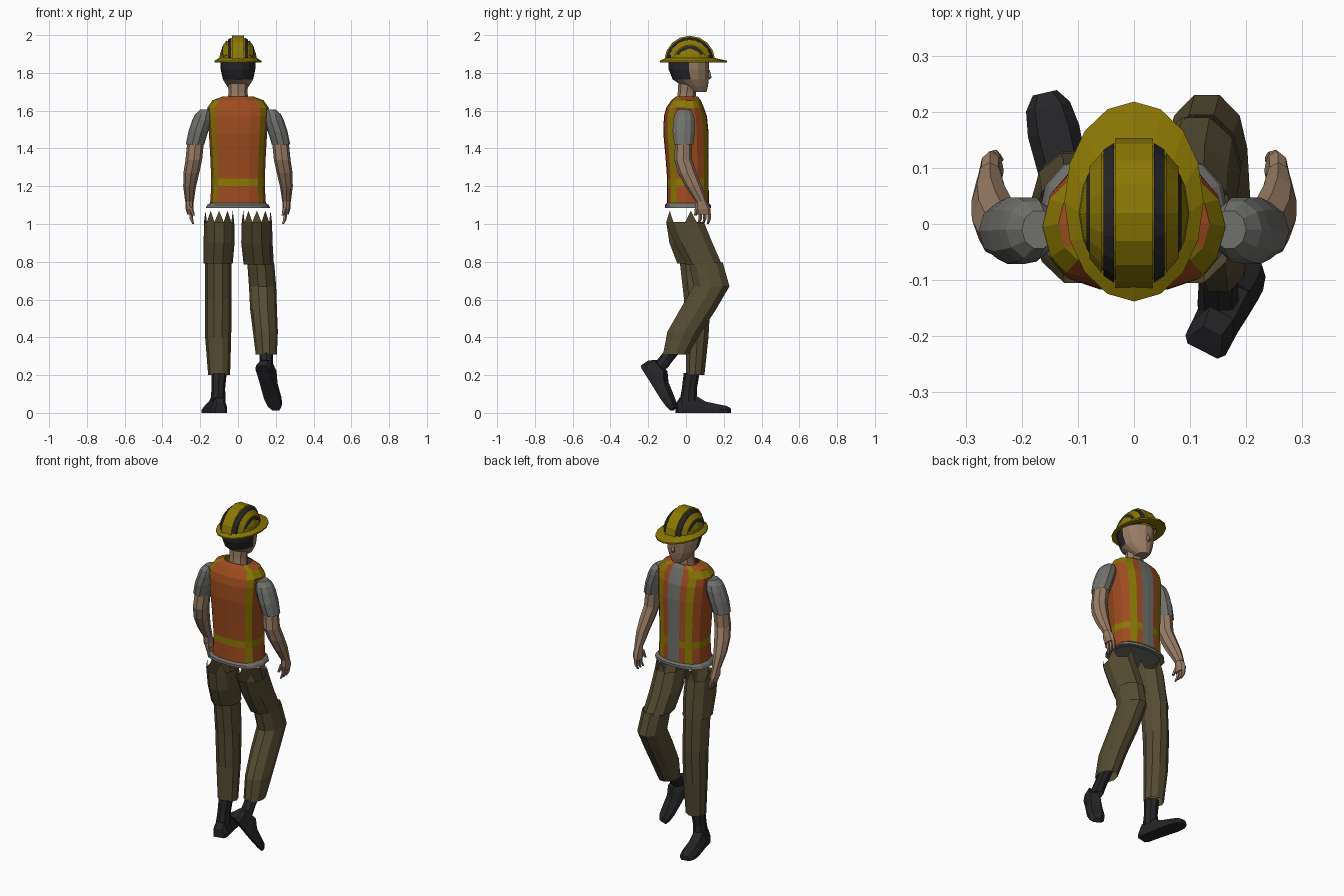
import bpy, bmesh, math
from mathutils import Matrix, Vector

if "Cube" in bpy.data.objects:
    bpy.data.objects.remove(bpy.data.objects["Cube"])


def colour(name, r, g, b):
    m = bpy.data.materials.new(name)
    m.diffuse_color = [((c / 255 + 0.055) / 1.055) ** 2.4 for c in (r, g, b)] + [1]
    m.use_nodes = True
    m.node_tree.nodes["Principled BSDF"].inputs["Base Color"].default_value = m.diffuse_color
    return m


ORANGE = colour("orange", 157, 75, 31)
YELLOW = colour("yellow", 139, 120, 3)
GREY = colour("grey", 112, 113, 108)
SKIN = colour("skin", 152, 124, 101)
OLIVE = colour("olive", 85, 76, 51)
BLACK = colour("black", 37, 37, 40)


def circle(n):
    return [(math.cos(2 * math.pi * i / n), math.sin(2 * math.pi * i / n)) for i in range(n)]


def finish(name, bm, mats, rule=None, matrix=None):
    bmesh.ops.recalc_face_normals(bm, faces=bm.faces)
    if rule:
        for f in bm.faces:
            f.material_index = rule(f.calc_center_median())
    if matrix:
        bm.transform(matrix)
    me = bpy.data.meshes.new(name)
    bm.to_mesh(me)
    bm.free()
    for m in mats:
        me.materials.append(m)
    ob = bpy.data.objects.new(name, me)
    bpy.context.collection.objects.link(ob)
    return ob


def loft(name, sections, mats, profile=None, caps=(False, False), rule=None,
         matrix=None, points=0):
    """Skin horizontal rings (x, y, z, rx, ry); points adds a cut, pointed top."""
    profile = profile or circle(10)
    n = len(profile)
    bm = bmesh.new()
    rings = [[bm.verts.new((cx + px * rx, cy + py * ry, z)) for px, py in profile]
             for cx, cy, z, rx, ry in sections]
    for a, b in zip(rings, rings[1:]):
        for i in range(n):
            j = (i + 1) % n
            bm.faces.new((a[i], a[j], b[j], b[i]))
    if caps[0]:
        bm.faces.new(rings[0])
    if caps[1]:
        bm.faces.new(rings[-1])
    if points:
        r = rings[0]
        for i in range(0, n, 2):
            j = (i + 1) % n
            tip = bm.verts.new((r[i].co + r[j].co) / 2 + Vector((0, 0, points)))
            bm.faces.new((r[i], r[j], tip))
    return finish(name, bm, mats, rule, matrix)


# Safety vest: half outline places the stripe edges and the open front
half = [(.40, -.97), (.74, -.82), (.91, -.54), (1, 0), (.93, .48), (.74, .78), (.49, .92), (.26, .985)]
torso = [(0, -1)] + half + [(0, 1)] + [(-x, y) for x, y in reversed(half)]
vest_rows = [(0, .01, 1.10, .148, .112), (0, .01, 1.20, .142, .11), (0, .01, 1.24, .142, .11),
             (0, .005, 1.36, .147, .114), (0, 0, 1.48, .154, .12), (0, -.003, 1.57, .161, .114),
             (0, -.005, 1.615, .163, .1), (0, 0, 1.655, .135, .078), (0, .005, 1.675, .08, .058)]
vest = loft("safety_vest", vest_rows, [ORANGE, YELLOW, GREY], torso, (True, False))
for f in vest.data.polygons:
    c = f.center
    lo = max(i for i, r in enumerate(vest_rows) if r[2] <= c.z + 1e-4)
    lo = min(lo, len(vest_rows) - 2)
    a, b = vest_rows[lo], vest_rows[lo + 1]
    u = abs(c.x) / ((a[3] + b[3]) / 2)
    front = c.y > 0
    if f.normal.z < -.9 or (front and u < .25):
        f.material_index = 2
    elif 1.615 < c.z < 1.655 and u > .7:
        f.material_index = 1
    elif 1.20 < c.z < 1.24 or (front and .55 < u < .7) or (not front and .75 < u < .9):
        f.material_index = 1

# Shirt hem under the vest
loft("shirt_hem", [(0, .01, 1.112, .147, .111), (0, .01, 1.10, .163, .122), (0, .01, 1.085, .17, .122),
                   (0, .01, 1.085, .14, .10)], [GREY], torso)

# Arms, mirrored left and right
for s, side in ((-1, "left"), (1, "right")):
    def limb(name, rows, mat, **kw):
        return loft(f"{side}_{name}", [(s * r[0],) + r[1:] for r in rows], [mat], **kw)

    limb("sleeve", [(.17, -.01, 1.605, .03, .035), (.182, -.01, 1.58, .046, .053),
                    (.19, -.01, 1.55, .052, .06), (.21, -.012, 1.49, .052, .062),
                    (.228, -.012, 1.42, .049, .053)], GREY, caps=(True, False))
    limb("forearm", [(.225, -.012, 1.43, .044, .045), (.234, -.015, 1.34, .044, .048),
                     (.247, .008, 1.27, .042, .049), (.256, .04, 1.20, .034, .044),
                     (.257, .08, 1.12, .023, .03)], SKIN, profile=circle(8))
    limb("hand", [(.257, .08, 1.12, .021, .028), (.256, .09, 1.08, .021, .04),
                  (.25, .095, 1.05, .018, .036)], SKIN, profile=circle(8), caps=(True, True))
    for k in range(3):
        y = .075 + .024 * k
        limb(f"finger_{k + 1}", [(.25, y, 1.055, .011, .01), (.247, y, 1.025, .01, .009),
                                 (.238, y - .008, 1.0, .006, .006)], SKIN,
             profile=circle(5), caps=(True, True))
    limb("thumb", [(.25, .058, 1.09, .011, .011), (.236, .05, 1.045, .008, .008)], SKIN,
         profile=circle(5), caps=(True, True))

# Trousers: planted leg and lifted, bent leg
loft("left_thigh", [(-.1, -.005, 1.01, .08, .105), (-.1, .012, .9, .082, .105),
                    (-.106, .04, .79, .078, .09)], [OLIVE], points=.06)
loft("left_shin", [(-.105, .045, .80, .07, .082), (-.105, .06, .6, .071, .074),
                   (-.105, .06, .4, .069, .062), (-.1, .048, .2, .058, .052)], [OLIVE])
loft("right_thigh", [(.1, -.005, 1.01, .08, .105), (.1, .04, .9, .083, .105),
                     (.11, .095, .785, .08, .10)], [OLIVE], points=.06)
loft("right_shin", [(.12, .105, .797, .071, .094), (.13, .135, .67, .072, .10), (.135, .065, .55, .071, .10),
                    (.145, -.008, .43, .066, .095), (.15, -.055, .31, .056, .07)], [OLIVE])

# Boots: foot lofted heel to toe, plus an ankle shaft
foot_rows = [(-.06, .03, .05), (-.04, .04, .08), (.04, .041, .09), (.09, .044, .06),
             (.16, .047, .045), (.205, .04, .037), (.23, .022, .025)]
foot_outline = [(-1, 0), (1, 0), (1, .45), (.6, 1), (-.6, 1), (-1, .45)]


def boot(side, matrix, shaft_rows):
    bm = bmesh.new()
    rings = [[bm.verts.new((px * w, y, pz * h)) for px, pz in foot_outline] for y, w, h in foot_rows]
    for a, b in zip(rings, rings[1:]):
        for i in range(6):
            bm.faces.new((a[i], a[i - 1], b[i - 1], b[i]))
    bm.faces.new(rings[0])
    bm.faces.new(rings[-1])
    finish(side + "_boot", bm, [BLACK], matrix=matrix)
    loft(side + "_boot_shaft", shaft_rows, [BLACK], circle(8))


boot("left", Matrix.Translation((-.105, 0, 0)) @ Matrix.Rotation(math.radians(13), 4, "Z")
     @ Matrix.Translation((0, .01, 0)),
     [(-.106, .012, .06, .04, .046), (-.104, .018, .13, .036, .04), (-.1, .03, .21, .04, .042)])
boot("right", Matrix.Translation((.138, -.195, .20)) @ Matrix.Rotation(math.radians(-27), 4, "Z")
     @ Matrix.Rotation(math.radians(-54), 4, "X"),
     [(.15, -.145, .235, .037, .045), (.15, -.11, .28, .035, .043), (.15, -.06, .34, .036, .044)])

# Head with dark hair at the back, neck and nose
loft("head", [(0, .068, 1.70, .035, .042), (0, .05, 1.73, .058, .068), (0, .025, 1.765, .08, .098),
              (0, .015, 1.82, .092, .11), (0, .015, 1.865, .093, .11)], [SKIN, BLACK], circle(14),
     (True, True), rule=lambda c: int(c.y < .035 and c.z > 1.765))
loft("neck", [(0, 0, 1.65, .056, .05), (0, .005, 1.70, .05, .048), (0, .015, 1.76, .056, .055)],
     [SKIN], circle(8))
loft("nose", [(0, .118, 1.815, .006, .008), (0, .122, 1.775, .014, .015), (0, .113, 1.765, .01, .01)],
     [SKIN], circle(5), (True, True))

# Hard hat: dome, brim, raised centre ridge and dark grooves
HY, HZ, A, B, C = .02, 1.862, .10, .13, .13
loft("hat_dome", [(0, HY, HZ + C * math.sin(t), A * math.cos(t), B * math.cos(t))
                  for t in (0, .3, .6, .9, 1.2, 1.42)], [YELLOW], circle(16), (False, True))
loft("hat_brim", [(0, HY, 1.88, .098, .127), (0, .04, 1.864, .124, .178),
                  (0, .04, 1.856, .124, .178), (0, HY, 1.862, .096, .125)], [YELLOW], circle(16))


def arch(name, x, half_width, mat, lift, start=.15):
    """Band that runs over the dome from back to front."""
    bm = bmesh.new()
    rows = []
    for i in range(9):
        t = start + (math.pi - 2 * start) * i / 8
        row = []
        for dx, h in ((-half_width, -.012), (-half_width, lift), (half_width, lift), (half_width, -.012)):
            k = math.sqrt(1 - min(abs(x + dx) / A, .99) ** 2)
            row.append(bm.verts.new((x + dx, HY - (B * k + h) * math.cos(t),
                                     HZ + (C * k + h) * math.sin(t))))
        rows.append(row)
    for a, b in zip(rows, rows[1:]):
        for i in range(4):
            bm.faces.new((a[i], a[i - 1], b[i - 1], b[i]))
    bm.faces.new(rows[0])
    bm.faces.new(rows[-1])
    finish(name, bm, [mat])


arch("hat_ridge", 0, .033, YELLOW, .012, .05)
for s, side in ((-1, "left"), (1, "right")):
    arch(side + "_hat_groove", s * .045, .009, BLACK, .004)
    arch(side + "_hat_rib", s * .068, .011, YELLOW, .006, .3)
    arch(side + "_hat_slit", s * .082, .0025, BLACK, .003, .5)
